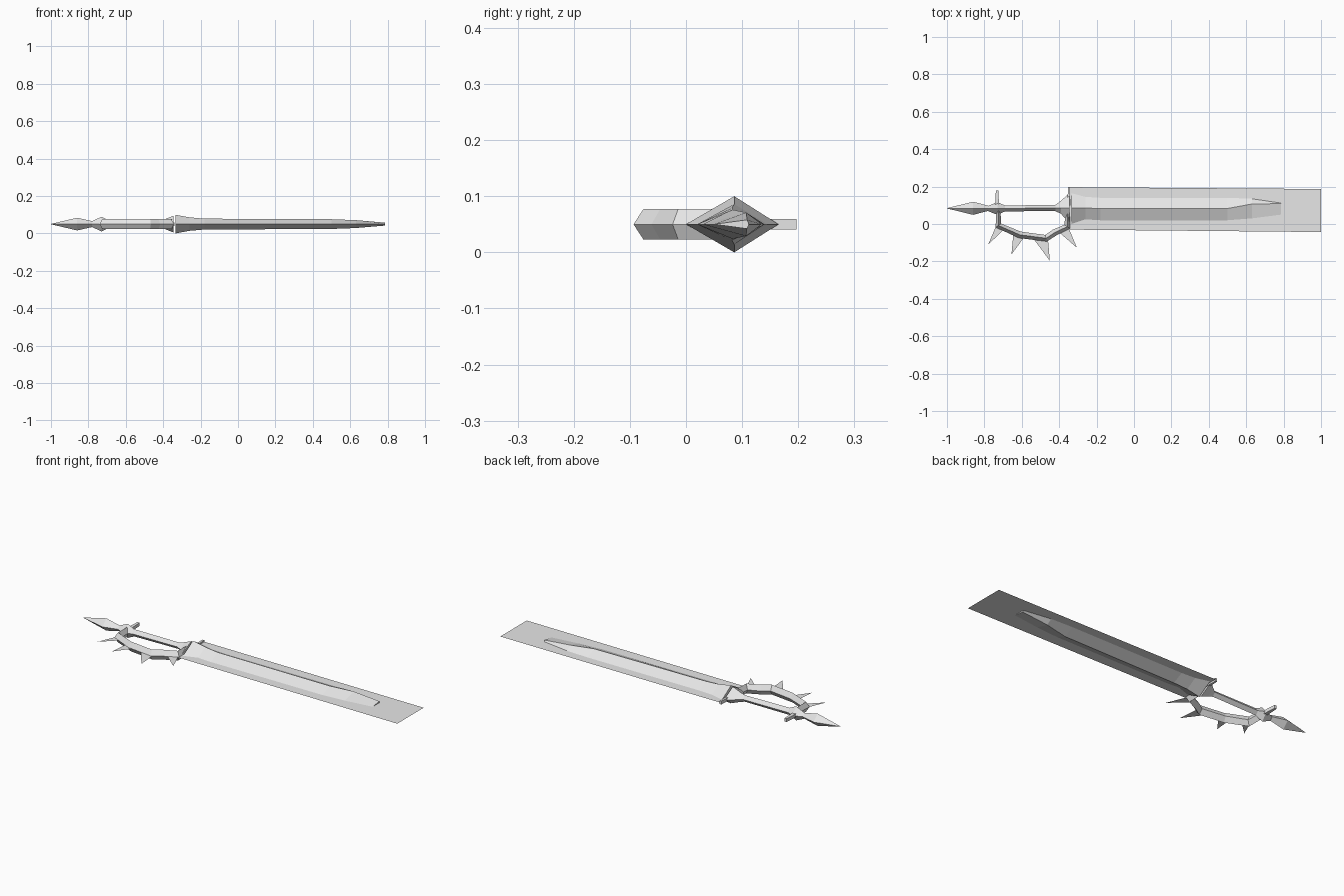
import bpy
from mathutils import Vector

cube = bpy.data.objects.get("Cube")
if cube:
    bpy.data.objects.remove(cube)

Z = 0.05  # mid plane of the sword

steel = bpy.data.materials.new("grey steel")
steel.use_nodes = True
steel.diffuse_color = (0.8, 0.8, 0.8, 1)
steel.node_tree.nodes["Principled BSDF"].inputs["Base Color"].default_value = (0.8, 0.8, 0.8, 1)


def add(name, verts, faces):
    mesh = bpy.data.meshes.new(name)
    mesh.from_pydata(verts, [], faces)
    mesh.materials.append(steel)
    obj = bpy.data.objects.new(name, mesh)
    bpy.context.collection.objects.link(obj)
    return obj


def loft(name, rings):
    """Skin four-sided rings and cap both ends."""
    verts = [v for ring in rings for v in ring]
    faces = []
    for r in range(len(rings) - 1):
        for i in range(4):
            a, b = r * 4 + i, r * 4 + (i + 1) % 4
            faces.append((a, b, b + 4, a + 4))
    last = len(verts) - 4
    faces += [(3, 2, 1, 0), tuple(range(last, last + 4))]
    return add(name, verts, faces)


def diamond(x, low, ridge, high, h):
    return [(x, low, Z), (x, ridge, Z - h), (x, high, Z), (x, ridge, Z + h)]


def round_diamond(x, y, w, h):
    return diamond(x, y - w, y, y + w, h)


def card(name, points):
    return add(name, [(x, y, Z) for x, y in points], [tuple(range(len(points)))])


# Blade: wide flat sheet with a ridged core
card("blade_sheet", [(-0.345, -0.03), (1, -0.043), (1, 0.187), (-0.345, 0.197)])
loft("blade_core", [diamond(*s) for s in (
    (-0.335, 0.0, 0.086, 0.165, 0.05),
    (-0.26, 0.025, 0.086, 0.145, 0.036),
    (-0.18, 0.02, 0.082, 0.14, 0.029),
    (0.5, 0.02, 0.083, 0.14, 0.026),
    (0.63, 0.03, 0.107, 0.135, 0.021),
    (0.785, 0.05, 0.109, 0.112, 0.008))])

# Guard flaring out of the grip
loft("guard", [diamond(*s) for s in (
    (-0.42, 0.068, 0.085, 0.102, 0.018),
    (-0.39, 0.055, 0.086, 0.125, 0.027),
    (-0.345, 0.0, 0.086, 0.165, 0.045))])

# Grip and pommel
loft("grip", [round_diamond(*s) for s in (
    (-0.70, 0.083, 0.016, 0.02), (-0.41, 0.086, 0.016, 0.018))])
loft("grip_collar", [round_diamond(*s) for s in (
    (-0.78, 0.083, 0.014, 0.016),
    (-0.73, 0.083, 0.034, 0.039),
    (-0.69, 0.083, 0.016, 0.02))])
loft("pommel_spike", [round_diamond(*s) for s in (
    (-1.0, 0.084, 0.001, 0.001),
    (-0.86, 0.084, 0.035, 0.034),
    (-0.78, 0.084, 0.014, 0.016))])


# Short prongs on the back of the guard and collar
def prong(name, x, y0, y1, w, h):
    loft(name, [[(x - w * k, y, Z - h), (x + w * k, y, Z - h),
                 (x + w * k, y, Z + h), (x - w * k, y, Z + h)]
                for y, k in ((y0, 1.4), (y1, 0.8))])


prong("guard_prong", -0.348, 0.10, 0.197, 0.006, 0.009)
prong("collar_prong", -0.732, 0.09, 0.18, 0.008, 0.009)

# Knuckle bow swept along a bent path
path = [Vector(p) for p in (
    (-0.725, 0.07), (-0.725, -0.008), (-0.61, -0.058),
    (-0.47, -0.076), (-0.425, -0.046), (-0.357, -0.014), (-0.355, 0.06))]
rings = []
for i, p in enumerate(path):
    before = (p - path[max(i - 1, 0)]).normalized()
    after = (path[min(i + 1, len(path) - 1)] - p).normalized()
    t = (before + after).normalized()
    w = 0.011 if i in (0, len(path) - 1) else 0.018
    side = Vector((t.y, -t.x)) * w
    a, b = p + side, p - side
    rings.append([(a.x, a.y, Z), (p.x, p.y, Z - 0.027),
                  (b.x, b.y, Z), (p.x, p.y, Z + 0.027)])
loft("knuckle_bow", rings)

# Flat spikes around the bow
for i, (tip, a, b) in enumerate((
        ((-0.78, -0.11), (-0.735, -0.005), (-0.69, -0.025)),
        ((-0.655, -0.163), (-0.645, -0.05), (-0.585, -0.068)),
        ((-0.45, -0.197), (-0.54, -0.075), (-0.46, -0.08)),
        ((-0.305, -0.127), (-0.40, -0.045), (-0.35, -0.02)))):
    card(f"bow_spike_{i + 1}", [a, tip, b])
